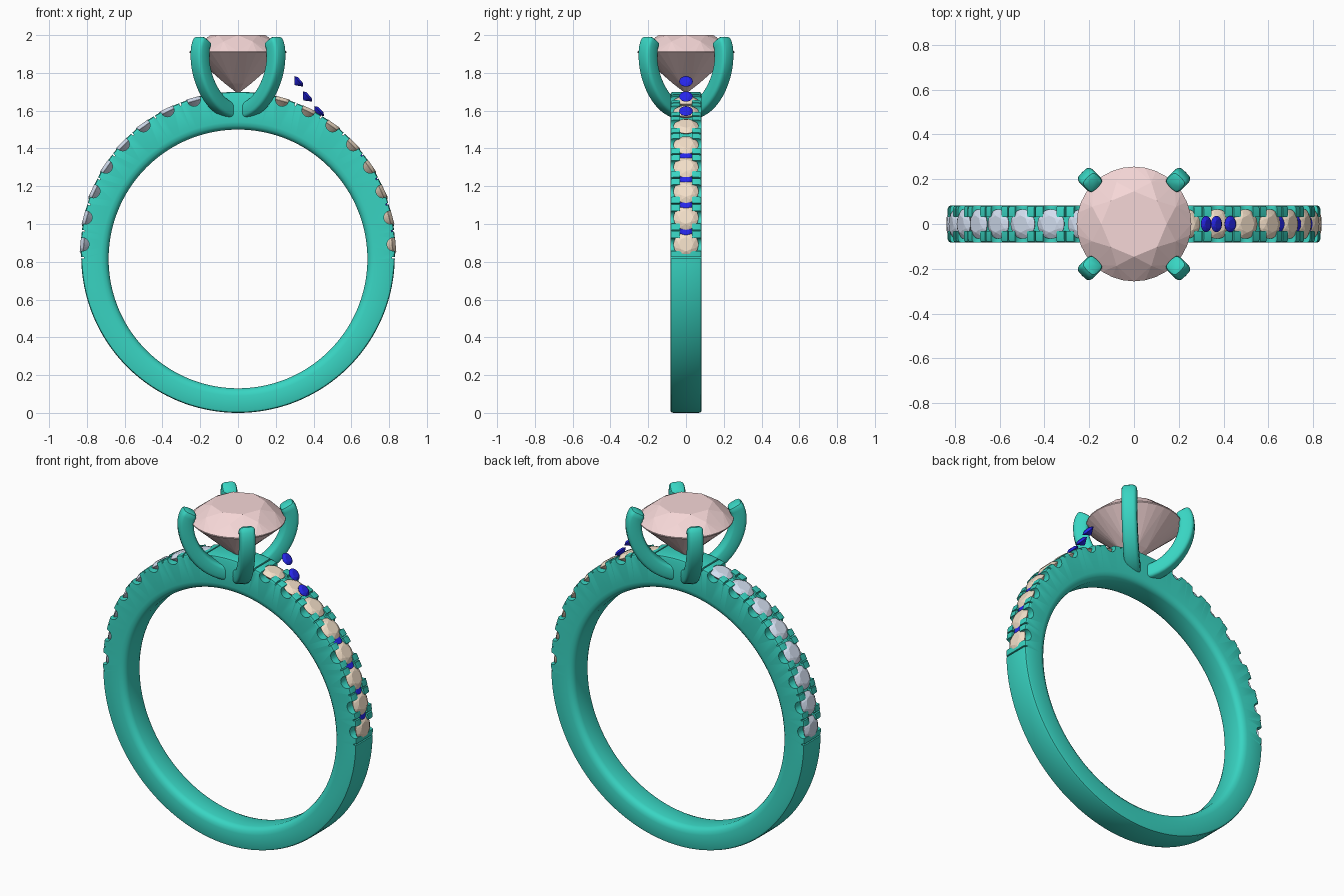
import bpy, bmesh, math
from math import sin, cos, pi, radians
from mathutils import Vector, Matrix
from mathutils.geometry import interpolate_bezier

if "Cube" in bpy.data.objects:
    bpy.data.objects.remove(bpy.data.objects["Cube"])

C = 0.815            # height of the finger hole centre
INNER = 0.685
FIRST, STEP, COUNT = 15.5, 9.88, 8


def material(name, rgb):
    m = bpy.data.materials.new(name)
    m.diffuse_color = (*rgb, 1)
    m.use_nodes = True
    m.node_tree.nodes["Principled BSDF"].inputs["Base Color"].default_value = m.diffuse_color
    return m


METAL = material("green_metal", (0.04, 0.66, 0.54))
PINK = material("pink_stone", (0.92, 0.68, 0.68))
TAN = material("tan_stone", (0.90, 0.74, 0.58))
PALE = material("pale_blue_stone", (0.66, 0.74, 0.88))
BLUE = material("deep_blue_stone", (0.02, 0.02, 0.85))


def make(name, bm, mat=None, smooth=False):
    bmesh.ops.recalc_face_normals(bm, faces=bm.faces)
    me = bpy.data.meshes.new(name)
    bm.to_mesh(me)
    bm.free()
    ob = bpy.data.objects.new(name, me)
    bpy.context.collection.objects.link(ob)
    if mat:
        me.materials.append(mat)
    if smooth:
        shade(ob)
    return ob


def activate(ob):
    bpy.ops.object.select_all(action='DESELECT')
    bpy.context.view_layer.objects.active = ob
    ob.select_set(True)


def shade(ob):
    activate(ob)
    bpy.ops.object.shade_smooth_by_angle(angle=radians(35))


def outer(a):
    # the band gets thicker toward the top
    s = cos(a)
    return 0.83 + (0.055 if s > 0 else 0.015) * s


def frame(a, r):
    # local z points outward from the ring, a is measured from the top
    return Matrix.Translation((0, 0, C)) @ Matrix.Rotation(a, 4, 'Y') @ Matrix.Translation((0, 0, r))


def loft(bm, rings, closed):
    n = len(rings[0])
    pairs = list(zip(rings, rings[1:]))
    if closed:
        pairs.append((rings[-1], rings[0]))
    for p, q in pairs:
        for i in range(n):
            j = (i + 1) % n
            bm.faces.new((p[i], p[j], q[j], q[i]))
    if not closed:
        bm.faces.new(rings[0])
        bm.faces.new(rings[-1])


def gem(name, r, n, crown, depth, mtx, mat):
    # round brilliant: table, star points, girdle, pavilion and culet
    bm = bmesh.new()
    rows = [(0.57, crown, n, 0), (0.79, crown * 0.62, n, 0.5), (1, 0.012 * r, 4 * n, 0),
            (1, -0.012 * r, 4 * n, 0), (0.3, -depth * 0.75, n, 0.5)]
    for k, z, m, off in rows:
        for i in range(m):
            a = 2 * pi * (i + off) / m
            bm.verts.new((k * r * cos(a), k * r * sin(a), z))
    bm.verts.new((0, 0, -depth))
    bmesh.ops.convex_hull(bm, input=bm.verts[:])
    bmesh.ops.dissolve_limit(bm, angle_limit=0.01, verts=bm.verts[:], edges=bm.edges[:])
    bm.transform(mtx)
    return make(name, bm, mat)


# band: comfort-fit section swept round the finger hole
bm = bmesh.new()
half = [(0, 0.05, 0), (0.006, 0.066, 0), (0.02, 0.078, 0), (0.04, 0.083, 0),
        (-0.014, 0.083, 1), (-0.004, 0.079, 1), (0, 0.068, 1)]
section = half + [(d, -y, o) for d, y, o in reversed(half)]
rings = []
for i in range(144):
    a = 2 * pi * i / 144
    rings.append([bm.verts.new(frame(a, (outer(a) if o else INNER) + d) @ Vector((0, y, 0)))
                  for d, y, o in section])
loft(bm, rings, True)
band = make("band", bm, METAL)

# cutters for side scallops, seats, centre channels and bead splits
stone_angles = [radians(FIRST + STEP * i) for i in range(COUNT)]
gap_angles = [radians(FIRST + STEP * (i - 0.5)) for i in range(COUNT + 1)]


def box(bm, m, size):
    bmesh.ops.create_cube(bm, size=1, matrix=m @ Matrix.Diagonal((*size, 1)))


def cyl(bm, m, r, depth, seg=24):
    bmesh.ops.create_cone(bm, cap_ends=True, segments=seg, radius1=r, radius2=r, depth=depth, matrix=m)


cutters = {k: bmesh.new() for k in ("scallops", "seats", "channels", "splits")}
for side in (1, -1):
    for a in stone_angles:
        f = frame(side * a, outer(a))
        cyl(cutters["scallops"], f @ Matrix.Translation((0, 0, -0.008)) @ Matrix.Rotation(pi / 2, 4, 'X'),
            0.035, 0.3)
        cyl(cutters["seats"], f @ Matrix.Translation((0, 0, 0.01)), 0.05, 0.08)
    for i, a in enumerate(gap_angles):
        f = frame(side * a, outer(a))
        box(cutters["splits"], f, (0.008, 0.3, 0.03))
        if 0 < i < COUNT:
            box(cutters["channels"], f, (0.075, 0.062, 0.056))
for key, cbm in cutters.items():
    cutter = make(key + "_cutter", cbm)
    cutter.hide_render = True
    mod = band.modifiers.new(key, 'BOOLEAN')
    mod.operation = 'DIFFERENCE'
    mod.solver = 'EXACT'
    mod.object = cutter
    activate(band)
    bpy.ops.object.modifier_apply(modifier=mod.name)
    bpy.data.objects.remove(cutter)
shade(band)

# shoulder stones, tan on the right and pale blue on the left
for side, mat, label in ((1, TAN, "right"), (-1, PALE, "left")):
    for i, a in enumerate(stone_angles):
        gem(f"{label}_shoulder_stone_{i + 1}", 0.066, 8, 0.018, 0.055,
            frame(side * a, outer(a) - 0.015), mat)

# small blue accents: three loose ones, then four sunk between the tan stones
accents = [Matrix.Translation((x, 0, z)) @ Matrix.Rotation(radians(t), 4, 'Y')
           for x, z, t in ((0.322, 1.755, 50), (0.368, 1.675, 48), (0.43, 1.598, 45))]
accents += [frame(a, outer(a) - 0.018) for a in gap_angles[4:8]]
for i, m in enumerate(accents):
    gem(f"blue_accent_{i + 1}", 0.036, 8, 0.011, 0.03, m, BLUE)

# centre stone
gem("centre_stone", 0.256, 8, 0.09, 0.22, Matrix.Translation((0, 0, 1.91)), PINK)

# four claws, curving out from the band and up over the centre stone
path = interpolate_bezier(Vector((0.06, 0, 1.6)), Vector((0.2, 0, 1.63)),
                          Vector((0.285, 0, 1.78)), Vector((0.285, 0, 1.89)), 14)
path += interpolate_bezier(Vector((0.285, 0, 1.89)), Vector((0.285, 0, 1.925)),
                           Vector((0.28, 0, 1.945)), Vector((0.268, 0, 1.962)), 5)[1:]
end = (path[-1] - path[-2]).normalized()
stations = [(p, 1.0) for p in path]
stations += [(path[-1] + end * 0.012, 0.88), (path[-1] + end * 0.019, 0.6)]


def signed_root(v):
    return math.copysign(abs(v) ** 0.5, v)


for k in range(4):
    bm = bmesh.new()
    turn = Matrix.Rotation(pi / 4 + k * pi / 2, 4, 'Z')
    rings = []
    for i, (p, s) in enumerate(stations):
        d = (stations[min(i + 1, len(stations) - 1)][0] - stations[max(i - 1, 0)][0]).normalized()
        n = Vector((d.z, 0, -d.x))
        ring = []
        for j in range(20):
            a = 2 * pi * j / 20
            v = p + n * (0.042 * s * signed_root(cos(a))) + Vector((0, 0.042 * s * signed_root(sin(a)), 0))
            ring.append(bm.verts.new(turn @ v))
        rings.append(ring)
    loft(bm, rings, False)
    make(f"claw_{k + 1}", bm, METAL, smooth=True)
